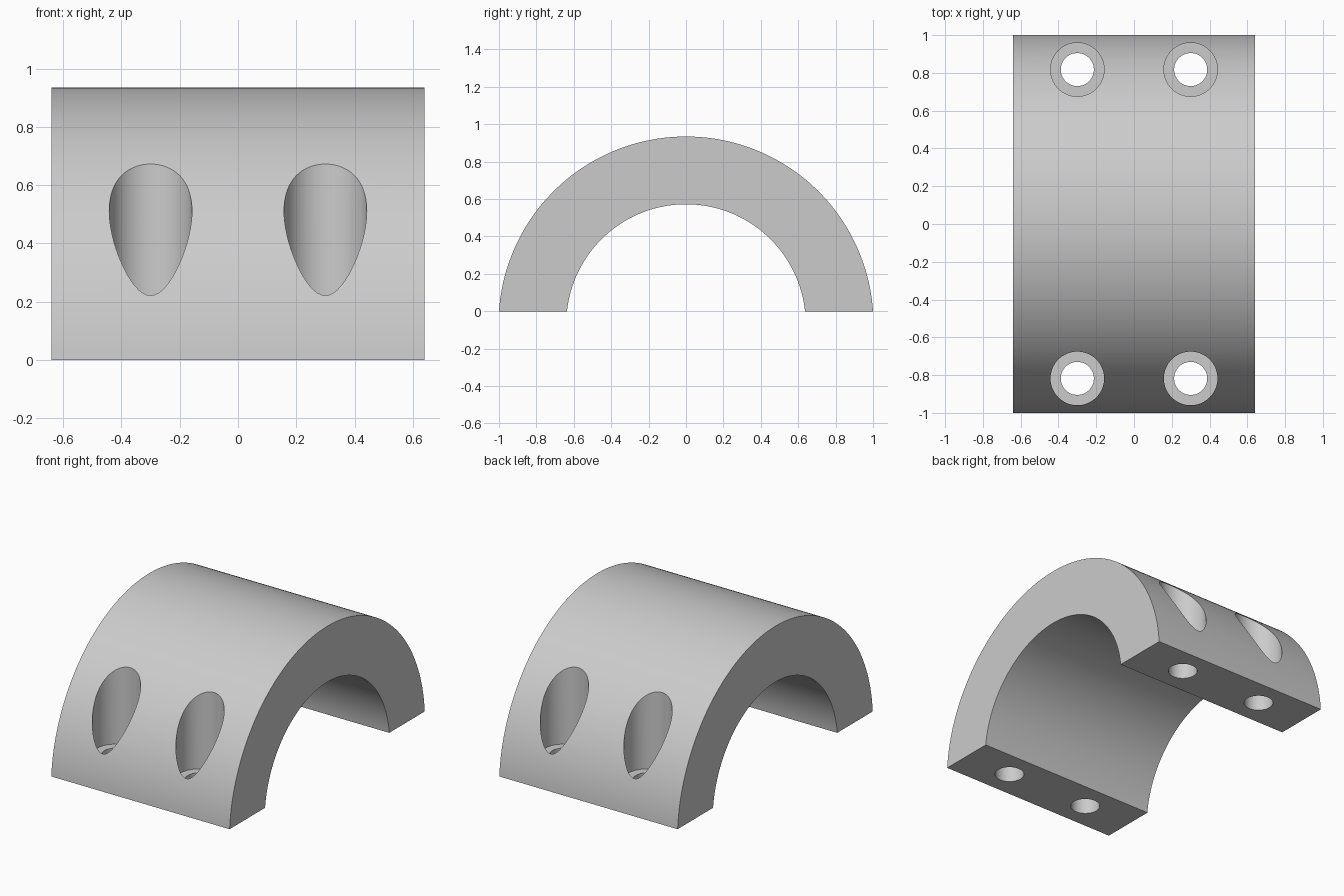
import bpy
import bmesh
import math

if "Cube" in bpy.data.objects:
    bpy.data.objects.remove(bpy.data.objects["Cube"])

HALF_LEN = 0.64
CENTRE_Z = -0.068      # the arch axis lies slightly below the split plane
R_OUT, R_IN = 1.0023, 0.64
HOLE_X, HOLE_Y = 0.30, 0.8175
BORE_R, HOLE_R, FLOOR_Z = 0.142, 0.0875, 0.165

grey = bpy.data.materials.new("plain grey")
grey.diffuse_color = (0.6, 0.6, 0.6, 1)
grey.use_nodes = True
grey.node_tree.nodes["Principled BSDF"].inputs["Base Color"].default_value = grey.diffuse_color


def arc(radius, steps=96):
    """Points of an arc that starts and ends on z = 0."""
    start = math.asin(-CENTRE_Z / radius)
    pts = []
    for i in range(steps + 1):
        a = start + (math.pi - 2 * start) * i / steps
        pts.append((radius * math.cos(a), radius * math.sin(a) + CENTRE_Z))
    return pts


def cylinder(name, x, y, radius, z0, z1):
    """Vertical cutter."""
    bpy.ops.mesh.primitive_cylinder_add(vertices=64, radius=radius, depth=z1 - z0,
                                        location=(x, y, (z0 + z1) / 2))
    ob = bpy.context.object
    ob.name = name
    ob.data.materials.append(grey)
    ob.hide_render = True
    return ob


# Half clamp body: arch profile extruded along x
bm = bmesh.new()
profile = arc(R_OUT) + arc(R_IN)[::-1]
face = bm.faces.new([bm.verts.new((-HALF_LEN, y, z)) for y, z in profile])
ext = bmesh.ops.extrude_face_region(bm, geom=[face])
bmesh.ops.translate(bm, vec=(2 * HALF_LEN, 0, 0),
                    verts=[g for g in ext["geom"] if isinstance(g, bmesh.types.BMVert)])
bmesh.ops.recalc_face_normals(bm, faces=bm.faces)
mesh = bpy.data.meshes.new("clamp_half")
bm.to_mesh(mesh)
bm.free()
mesh.materials.append(grey)
body = bpy.data.objects.new("clamp_half", mesh)
bpy.context.collection.objects.link(body)

# Four counterbored bolt holes
cutters = []
for sx in (-1, 1):
    for sy in (-1, 1):
        x, y = sx * HOLE_X, sy * HOLE_Y
        cutters.append(cylinder("counterbore_cutter", x, y, BORE_R, FLOOR_Z, 1.2))
        cutters.append(cylinder("bolt_hole_cutter", x, y, HOLE_R, -0.2, 0.9))

bpy.ops.object.select_all(action='DESELECT')
bpy.context.view_layer.objects.active = body
body.select_set(True)
for c in cutters:
    mod = body.modifiers.new("cut", 'BOOLEAN')
    mod.operation = 'DIFFERENCE'
    mod.solver = 'EXACT'
    mod.object = c
    bpy.ops.object.modifier_apply(modifier=mod.name)
for c in cutters:
    bpy.data.objects.remove(c, do_unlink=True)

# Smooth curved walls, sharp rims
bpy.ops.object.shade_smooth_by_angle(angle=math.radians(30))
